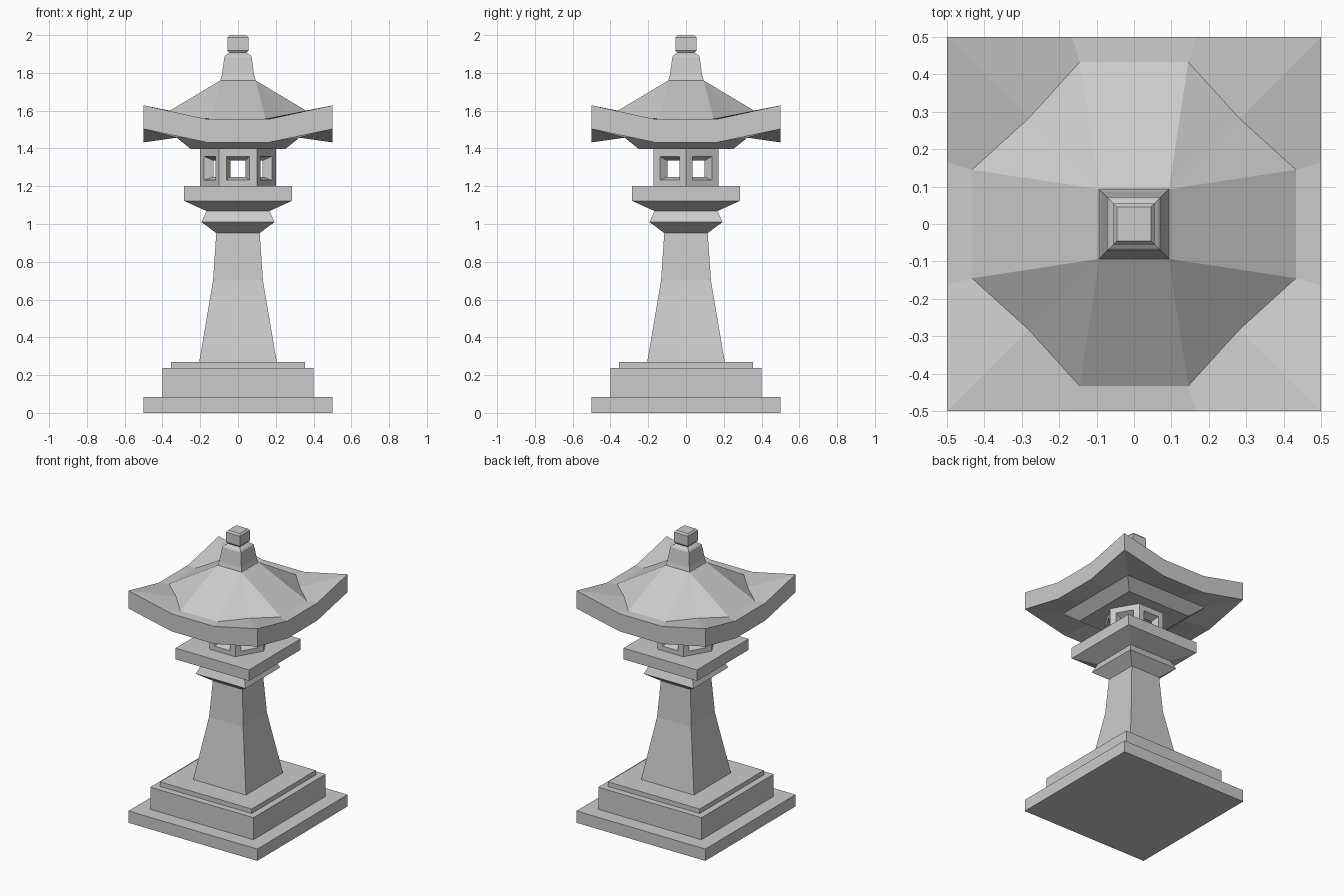
import bpy, bmesh
from math import sin, cos, pi

if "Cube" in bpy.data.objects:
    bpy.data.objects.remove(bpy.data.objects["Cube"])


def skin(name, rings, caps=True, closed=False):
    """Bridge a list of equal-length point rings into a flat-shaded mesh."""
    bm = bmesh.new()
    loops = [[bm.verts.new(p) for p in r] for r in rings]
    n = len(loops[0])
    pairs = list(zip(loops, loops[1:]))
    if closed:
        pairs.append((loops[-1], loops[0]))
    for a, b in pairs:
        for i in range(n):
            j = (i + 1) % n
            bm.faces.new((a[i], a[j], b[j], b[i]))
    if caps and not closed:
        bm.faces.new(loops[0])
        bm.faces.new(loops[-1])
    bmesh.ops.remove_doubles(bm, verts=bm.verts, dist=0.0005)
    bmesh.ops.recalc_face_normals(bm, faces=bm.faces)
    me = bpy.data.meshes.new(name)
    bm.to_mesh(me)
    bm.free()
    ob = bpy.data.objects.new(name, me)
    bpy.context.collection.objects.link(ob)
    return ob


def square(r, z):
    return [(-r, -r, z), (r, -r, z), (r, r, z), (-r, r, z)]


def stack(name, profile):
    return skin(name, [square(r, z) for r, z in profile])


def roof_ring(r, m, z, c, cz):
    """12-point ring: flat middle run on each side plus a corner point."""
    pts = []
    for k in range(4):
        s, t = round(sin(k * pi / 2)), round(cos(k * pi / 2))
        for x, y, h in ((-m, -r, z), (m, -r, z), (c, -c, cz)):
            pts.append((x * t - y * s, x * s + y * t, h))
    return pts


# Stepped base
stack("base_slab", [(0.5, 0), (0.5, 0.083)])
stack("base_block", [(0.4, 0.083), (0.4, 0.238)])
stack("base_step", [(0.355, 0.238), (0.355, 0.27)])

# Tapering shaft with flared collar
stack("shaft", [(0.205, 0.27), (0.132, 0.70), (0.115, 0.952)])
stack("collar", [(0.115, 0.952), (0.193, 1.01), (0.167, 1.069)])
stack("platform", [(0.167, 1.069), (0.285, 1.122), (0.285, 1.2)])

# Hexagonal fire box: six walls, each with a splayed window
OUT, INN = 0.2 * cos(pi / 6), 0.125


def wall_rect(k, dist, half, z0, z1):
    a = -pi / 2 + k * pi / 3
    return [(dist * cos(a) - u * sin(a), dist * sin(a) + u * cos(a), z)
            for u, z in ((-half, z0), (half, z0), (half, z1), (-half, z1))]


for k in range(6):
    skin(f"fire_box_wall_{k + 1}", [
        wall_rect(k, OUT, 0.1, 1.2, 1.4),
        wall_rect(k, OUT, 0.06, 1.232, 1.358),
        wall_rect(k, INN, 0.041, 1.25, 1.335),
        wall_rect(k, INN, INN / cos(pi / 6) / 2, 1.2, 1.4),
    ], closed=True)

# Roof with upswept corners and sloping soffit block
skin("roof", [
    roof_ring(0.093, 0.093, 1.76, 0.093, 1.76),
    roof_ring(0.433, 0.145, 1.557, 0.282, 1.56),
    roof_ring(0.5, 0.165, 1.555, 0.5, 1.628),
    roof_ring(0.5, 0.165, 1.432, 0.5, 1.503),
    roof_ring(0.325, 0.107, 1.457, 0.325, 1.457),
    roof_ring(0.25, 0.083, 1.397, 0.25, 1.397),
])

# Finial
stack("finial_base", [(0.093, 1.76), (0.086, 1.787), (0.072, 1.885),
                      (0.066, 1.893), (0.045, 1.908)])
stack("finial_cap", [(0.045, 1.905), (0.055, 1.918), (0.055, 1.988), (0.045, 2.0)])
